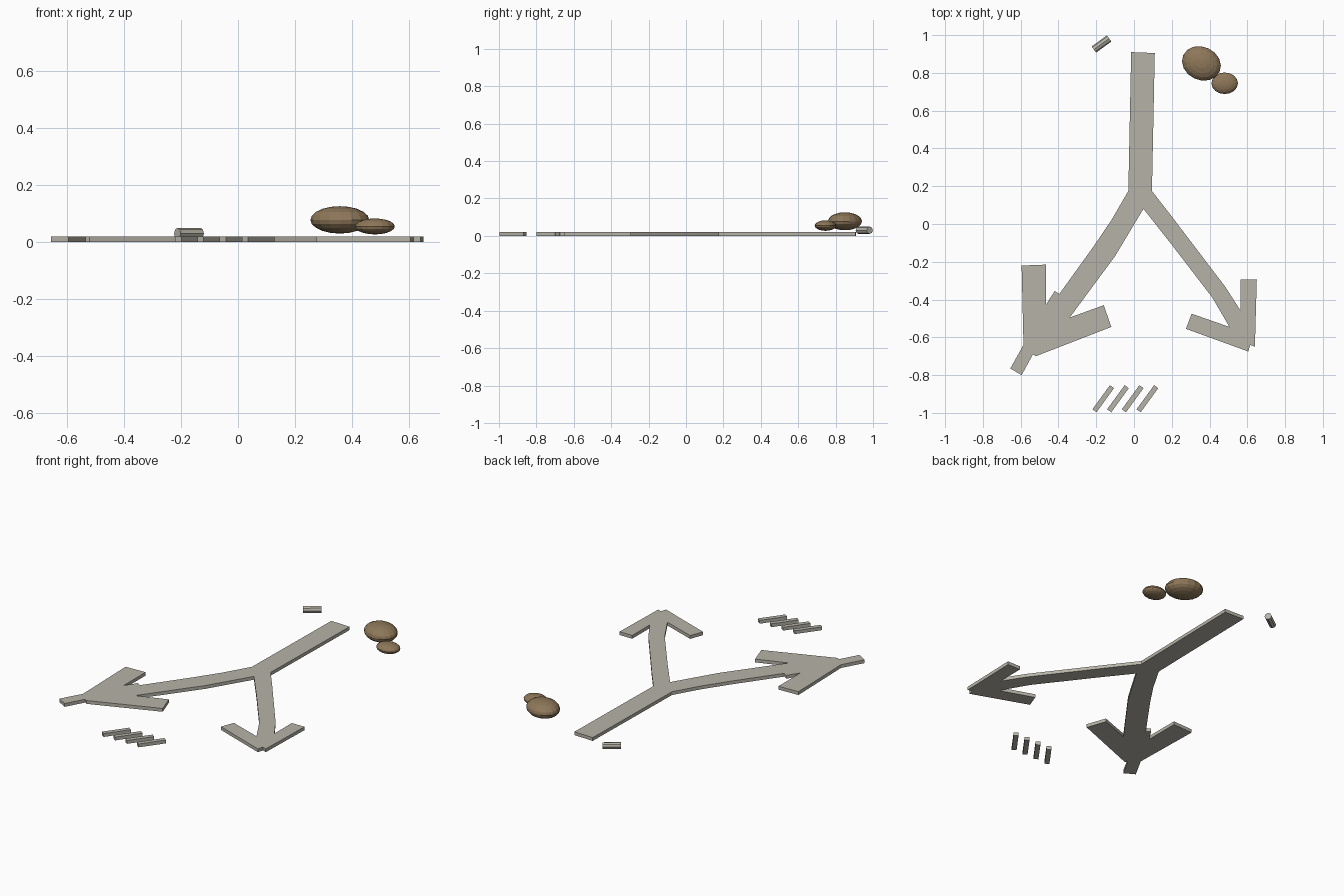
import bpy, bmesh, math
from mathutils import Matrix, Vector

cube = bpy.data.objects.get("Cube")
if cube:
    bpy.data.objects.remove(cube, do_unlink=True)

THICK = 0.02


def material(name, rgb):
    mat = bpy.data.materials.new(name)
    mat.use_nodes = True
    color = (*rgb, 1.0)
    mat.diffuse_color = color
    shader = mat.node_tree.nodes["Principled BSDF"]
    shader.inputs["Base Color"].default_value = color
    shader.inputs["Roughness"].default_value = 0.9
    return mat


stone = material("warm grey", (0.47, 0.45, 0.39))
brown = material("earth brown", (0.27, 0.185, 0.10))


def finish(name, bm, mat):
    bmesh.ops.recalc_face_normals(bm, faces=bm.faces[:])
    mesh = bpy.data.meshes.new(name)
    bm.to_mesh(mesh)
    bm.free()
    mesh.materials.append(mat)
    obj = bpy.data.objects.new(name, mesh)
    bpy.context.collection.objects.link(obj)
    return obj


def slab(name, outline, mat):
    """Flat plate on the ground, extruded from an outline."""
    bm = bmesh.new()
    face = bm.faces.new([bm.verts.new((x, y, 0)) for x, y in outline])
    grown = bmesh.ops.extrude_face_region(bm, geom=[face])["geom"]
    top = [v for v in grown if isinstance(v, bmesh.types.BMVert)]
    bmesh.ops.translate(bm, verts=top, vec=(0, 0, THICK))
    caps = [f for f in bm.faces if len(f.verts) > 4]
    bmesh.ops.triangulate(bm, faces=caps)
    return finish(name, bm, mat)


def pebble(name, center, radii, turn):
    """Flattened ellipsoid."""
    bm = bmesh.new()
    place = (Matrix.Translation(center)
             @ Matrix.Rotation(math.radians(turn), 4, "Z")
             @ Matrix.Diagonal((*radii, 1)))
    bmesh.ops.create_uvsphere(bm, u_segments=16, v_segments=10, radius=1, matrix=place)
    return finish(name, bm, brown)


# Forked arrow: one continuous outline, traced around each limb in turn
stem = [(0.095, 0.175), (0.11, 0.905), (-0.015, 0.91), (-0.03, 0.175)]
right_branch_outer = [(-0.12, 0.02), (-0.215, -0.12), (-0.395, -0.37), (-0.42, -0.355)]
right_head = [(-0.465, -0.425), (-0.465, -0.215), (-0.595, -0.22), (-0.585, -0.64),
              (-0.655, -0.765), (-0.595, -0.8), (-0.535, -0.69), (-0.52, -0.7),
              (-0.12, -0.545), (-0.16, -0.43)]
right_branch_inner = [(-0.34, -0.495), (-0.1, -0.17), (0.05, 0.08)]
left_branch_inner = [(0.2, -0.11), (0.415, -0.39), (0.505, -0.545)]
left_head = [(0.305, -0.475), (0.275, -0.555), (0.605, -0.675), (0.615, -0.64),
             (0.64, -0.65), (0.65, -0.295), (0.565, -0.295), (0.565, -0.46)]
left_branch_outer = [(0.485, -0.335), (0.2, 0.04)]
slab("forked_arrow", stem + right_branch_outer + right_head + right_branch_inner
     + left_branch_inner + left_head + left_branch_outer, stone)

# Row of four slanted bars
along = Vector((math.cos(math.radians(54)), math.sin(math.radians(54))))
across = Vector((-along.y, along.x))
for i in range(4):
    mid = Vector((-0.163 + i * 0.078, -0.925))
    corners = [mid + along * (a * 0.079) + across * (b * 0.0135)
               for a, b in ((-1, -1), (1, -1), (1, 1), (-1, 1))]
    slab(f"slanted_bar_{i + 1}", corners, stone)

# Short peg lying on its side
bm = bmesh.new()
lie = (Matrix.Translation((-0.172, 0.953, 0.03))
       @ Matrix.Rotation(math.radians(36), 4, "Z")
       @ Matrix.Rotation(math.pi / 2, 4, "Y"))
bmesh.ops.create_cone(bm, cap_ends=True, segments=8, radius1=0.02, radius2=0.02,
                      depth=0.1, matrix=lie)
finish("peg", bm, stone)

# Pair of pebbles
pebble("large_pebble", (0.357, 0.85, 0.078), (0.106, 0.088, 0.048), -25)
pebble("small_pebble", (0.48, 0.745, 0.055), (0.07, 0.057, 0.028), 0)
